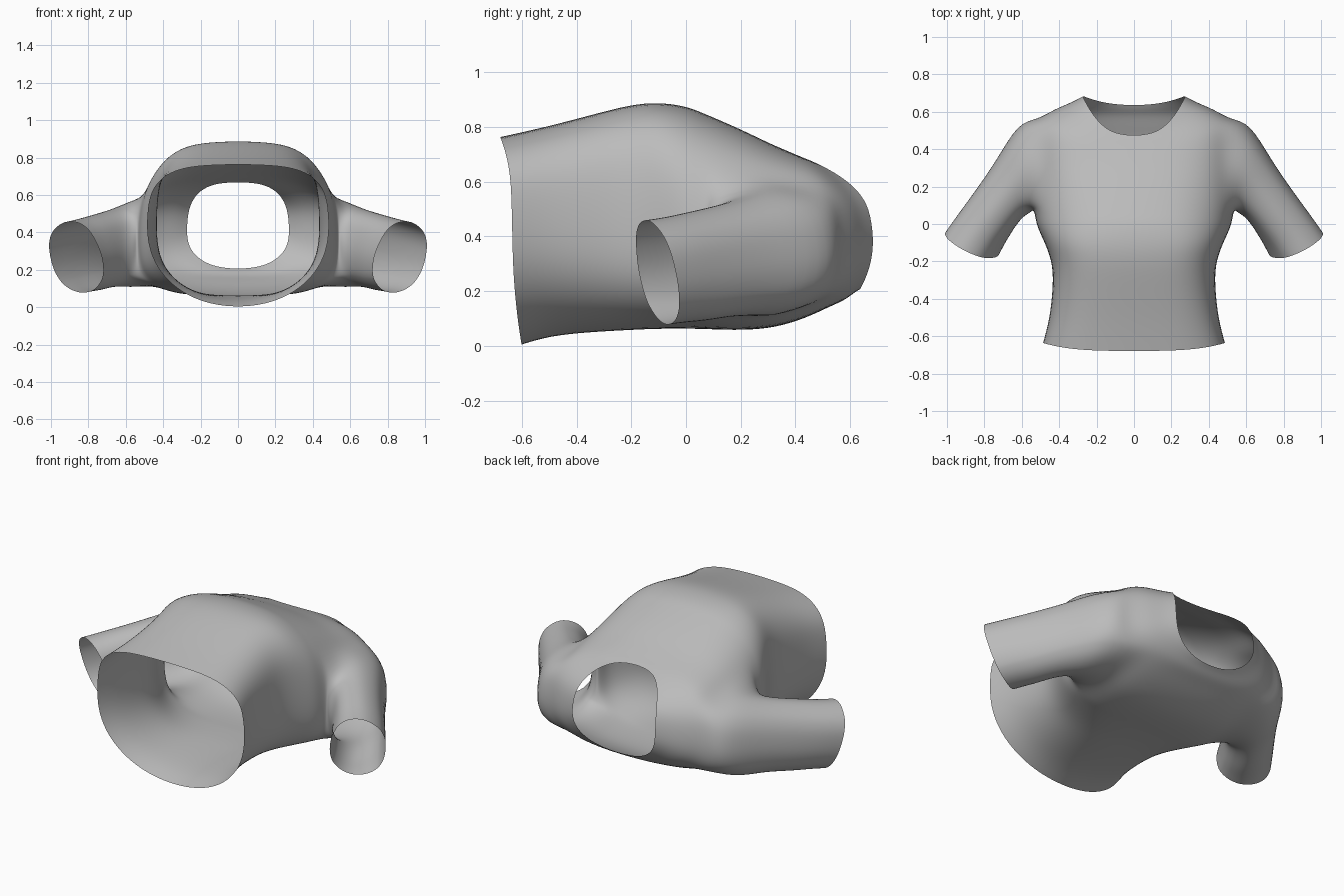
import bpy, bmesh
from math import sin, cos, pi, atan2
from mathutils import Vector

default = bpy.data.objects.get("Cube")
if default:
    bpy.data.objects.remove(default, do_unlink=True)

SEGMENTS = 12                  # faces from chest centre to back centre
ARM_FIRST, ARM_LAST = 7, 11    # torso rings bounding the armhole
ARM_TOP, ARM_BOTTOM = 4, 9     # ring points bounding the armhole

# Torso rings, hem to neckline:
# y at chest, side, back; half width; z at chest, side, back; back squareness
TORSO = [
    (-.68, -.635, -.60, .49, .765, .42, .0, 2.1),
    (-.52, -.51, -.50, .455, .80, .42, .032, 2.2),
    (-.35, -.35, -.35, .437, .845, .42, .047, 2.4),
    (-.2, -.22, -.2, .436, .885, .42, .055, 2.6),
    (-.1, -.11, -.1, .475, .893, .41, .06, 2.8),
    (0, -.02, 0, .52, .88, .39, .06, 3),
    (.06, .03, .05, .53, .855, .37, .06, 3.2),
    (.12, .08, .1, .54, .83, .36, .058, 3.4),
    (.22, .2, .2, .54, .785, .36, .055, 3.4),
    (.31, .33, .32, .54, .74, .36, .062, 3.3),
    (.38, .46, .44, .54, .71, .36, .1, 3),
    (.42, .56, .52, .52, .692, .36, .14, 2.8),
    (.445, .615, .58, .43, .682, .37, .165, 2.6),
    (.46, .65, .61, .34, .675, .38, .19, 2.4),
    (.47, .685, .635, .275, .67, .4, .205, 2.3),
]

# Sleeve rings, shoulder to cuff: centre, half axis to the outside, half axis up
SLEEVE = [
    ((.585, .3, .335), (.035, .25, 0), (0, 0, .24)),
    ((.665, .19, .32), (.067, .16, 0), (0, 0, .215)),
    ((.765, .045, .29), (.1, .115, -.015), (.03, -.015, .208)),
    ((.82, -.035, .278), (.118, .095, -.02), (.045, -.02, .2)),
    ((.865, -.105, .268), (.135, .075, -.03), (.06, -.03, .197)),
]


def signed_power(value, power):
    return (1 if value >= 0 else -1) * abs(value) ** power


def torso_point(ring, j):
    """Point j on one half of a rounded, squarish body section."""
    y_chest, y_side, y_back, width, z_chest, z_side, z_back, back_square = ring
    angle = pi * j / SEGMENTS
    c, s = cos(angle), max(sin(angle), 0)
    front = c >= 0
    chest_square = 3.3 if y_side < -.05 else 2.8
    power = 2 / (chest_square if front else back_square)
    height = z_chest - z_side if front else z_side - z_back
    y_end = y_chest if front else y_back
    x = 0 if j in (0, SEGMENTS) else width * s ** power
    return Vector((x, y_side + (y_end - y_side) * c * c,
                   z_side + height * signed_power(c, power)))


def armhole_loop(grid):
    """Vertices around the armhole, in order."""
    rows = range(ARM_FIRST, ARM_LAST)
    cols = range(ARM_TOP, ARM_BOTTOM)
    return ([grid[i][ARM_TOP] for i in rows]
            + [grid[ARM_LAST][j] for j in cols]
            + [grid[i + 1][ARM_BOTTOM] for i in reversed(rows)]
            + [grid[ARM_FIRST][j + 1] for j in reversed(cols)])


bm = bmesh.new()

# Torso half, left open where the sleeve joins
grid = [[bm.verts.new(torso_point(ring, j)) for j in range(SEGMENTS + 1)]
        for ring in TORSO]
for i in range(len(TORSO) - 1):
    for j in range(SEGMENTS):
        if ARM_FIRST <= i < ARM_LAST and ARM_TOP <= j < ARM_BOTTOM:
            continue
        bm.faces.new((grid[i][j], grid[i + 1][j],
                      grid[i + 1][j + 1], grid[i][j + 1]))

# Sleeve grown out of the armhole
loop = armhole_loop(grid)
low = Vector([min(v.co[k] for v in loop) for k in range(3)])
high = Vector([max(v.co[k] for v in loop) for k in range(3)])
middle, half = (low + high) / 2, (high - low) / 2
angles = [atan2((v.co.z - middle.z) / half.z, (v.co.y - middle.y) / half.y)
          for v in loop]
for centre, outward, upward in SLEEVE:
    ring = [bm.verts.new(Vector(centre) + Vector(outward) * cos(a)
                         + Vector(upward) * sin(a)) for a in angles]
    for k in range(len(loop)):
        n = (k + 1) % len(loop)
        bm.faces.new((loop[k], loop[n], ring[n], ring[k]))
    loop = ring

bmesh.ops.recalc_face_normals(bm, faces=bm.faces)
if grid[2][0].link_faces[0].normal.z < 0:
    bmesh.ops.reverse_faces(bm, faces=bm.faces)
mesh = bpy.data.meshes.new("shirt")
bm.to_mesh(mesh)
bm.free()
shirt = bpy.data.objects.new("shirt", mesh)
bpy.context.collection.objects.link(shirt)

# Mirror to the other half and smooth the cloth
mirror = shirt.modifiers.new("mirror", "MIRROR")
mirror.use_clip = True
subdivision = shirt.modifiers.new("smooth_cloth", "SUBSURF")
subdivision.levels = subdivision.render_levels = 2
mesh.polygons.foreach_set("use_smooth", [True] * len(mesh.polygons))

# Plain grey cloth
cloth = bpy.data.materials.new("grey_cloth")
cloth.use_nodes = True
colour = (.5, .5, .5, 1)
cloth.diffuse_color = colour
cloth.node_tree.nodes["Principled BSDF"].inputs["Base Color"].default_value = colour
mesh.materials.append(cloth)
